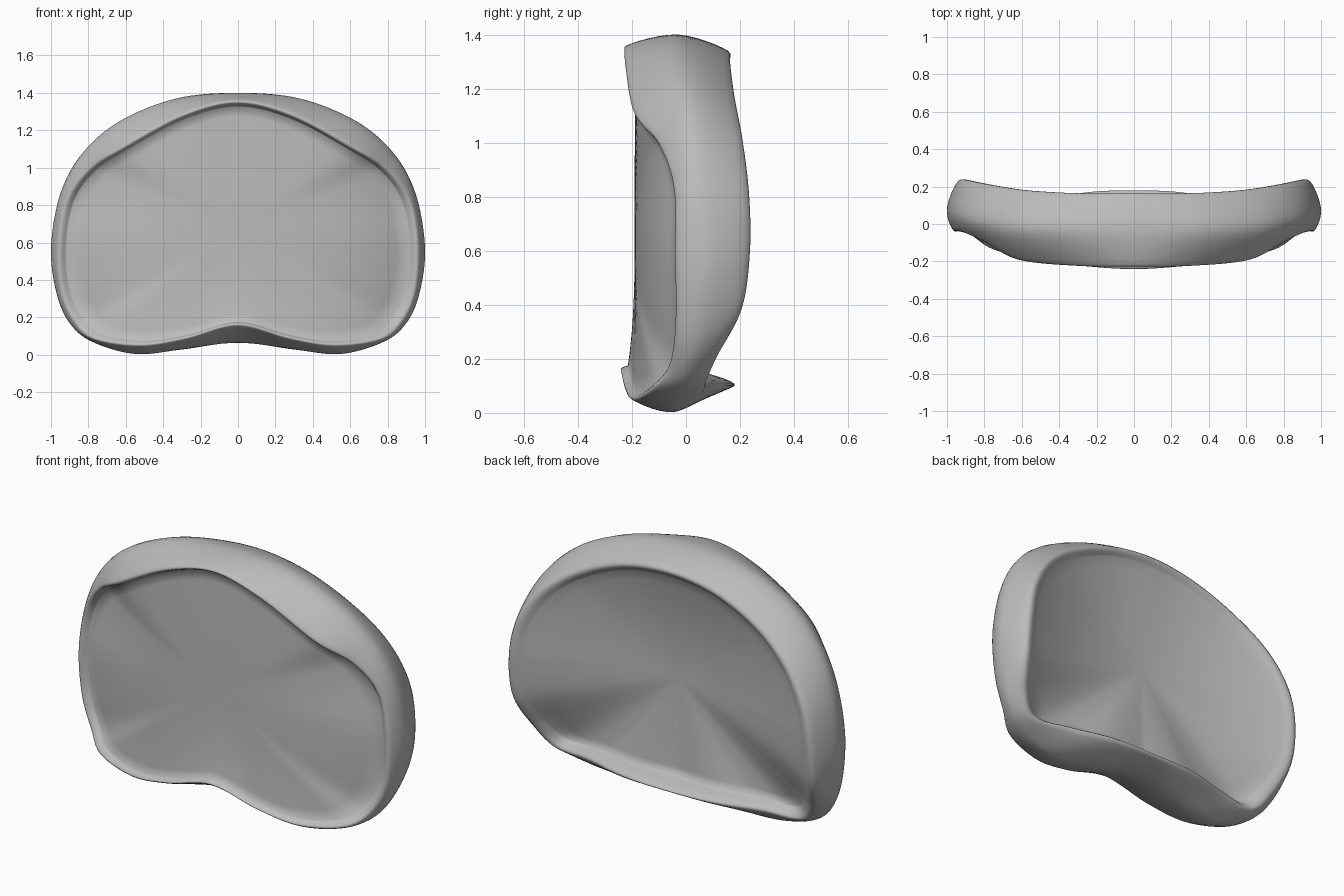
import bpy
from mathutils import Vector

cube = bpy.data.objects.get("Cube")
if cube:
    bpy.data.objects.remove(cube, do_unlink=True)

MIDDLE = 0.68      # height of the shell's centre
STEPS = 8          # points between two stations of a loop


def spline(p, q, r, s, t):
    """Point on a smooth curve between q and r."""
    return 0.5 * (2 * q + (r - p) * t + (2 * p - 5 * q + 4 * r - s) * t * t
                  + (3 * q - p - 3 * r + s) * t ** 3)


def mirrored_loop(half):
    """Mirror a half outline, top to bottom, and smooth it into a closed loop."""
    right = [Vector(p) for p in half]
    left = [Vector((-p.x, p.y, p.z)) for p in reversed(right[1:-1])]
    pts = right + left
    n = len(pts)
    return [spline(pts[i - 1], pts[i], pts[(i + 1) % n], pts[(i + 2) % n], k / STEPS)
            for i in range(n) for k in range(STEPS)]


def shrink(p, scale, y):
    """Pull a point towards the middle axis and set its depth."""
    return Vector((p.x * scale, y, MIDDLE + (p.z - MIDDLE) * scale))


def dish(edge, centre_y, power, count):
    """Rings running from the centre of a curved panel out to its edge."""
    return [[shrink(p, s, centre_y + (p.y - centre_y) * s ** power) for p in edge]
            for s in (k / count for k in range(1, count))]


# Front lip of the rim, with the overhanging brow and the lower lip
front_lip = mirrored_loop([
    (0, -.22, 1.36), (.3, -.217, 1.29), (.62, -.185, 1.12), (.8, -.095, 1),
    (.92, -.04, .83), (.965, -.035, .58), (.945, -.035, .33), (.87, -.06, .17),
    (.76, -.13, .08), (.52, -.19, .045), (.28, -.215, .08), (0, -.23, .15)])

# Widest line of the band
outline = mirrored_loop([
    (0, -.03, 1.4), (.33, -.03, 1.37), (.63, -.02, 1.25), (.83, .02, 1.08),
    (.95, .06, .86), (1, .08, .57), (.97, .06, .33), (.9, .02, .17),
    (.78, -.02, .07), (.55, -.04, .005), (.3, -.03, .028), (0, -.02, .065)])

# Back lip, flared at the sides and at the bottom
back_lip = mirrored_loop([
    (0, .155, 1.34), (.3, .155, 1.3), (.58, .17, 1.18), (.78, .2, 1.02),
    (.9, .225, .82), (.94, .23, .6), (.93, .2, .38), (.86, .11, .2),
    (.76, .07, .1), (.54, .1, .1), (.28, .165, .1), (0, .18, .1)])

# Edges of the front panel and of the hollow back
panel_edge = [shrink(p, .95, p.y + .015 + .03 * max(0, p.z - MIDDLE)) for p in front_lip]
hollow_edge = []
for p in back_lip:
    lip = max(0, 1 - p.z / .25) * max(0, 1 - abs(p.x))
    hollow_edge.append(shrink(p, .92, p.y - .015 - .16 * lip))

# Rounded band across the five guiding loops
guides = [panel_edge, front_lip, outline, back_lip, hollow_edge]
band = []
for i in range(len(guides) - 1):
    a, b, c, d = (guides[min(max(j, 0), len(guides) - 1)] for j in range(i - 1, i + 3))
    for k in range(6):
        band.append([spline(*pts, k / 6) for pts in zip(a, b, c, d)])
band.append(hollow_edge)

FRONT_Y, BACK_Y = -.19, .06
rings = dish(panel_edge, FRONT_Y, 3, 12) + band + dish(hollow_edge, BACK_Y, 2, 12)[::-1]

# Skin the rings into one closed shell
n = len(front_lip)
verts = [p for ring in rings for p in ring]
faces = [(r * n + i, r * n + (i + 1) % n, (r + 1) * n + (i + 1) % n, (r + 1) * n + i)
         for r in range(len(rings) - 1) for i in range(n)]
front, back = len(verts), len(verts) + 1
verts += [Vector((0, FRONT_Y, MIDDLE)), Vector((0, BACK_Y, MIDDLE))]
last = (len(rings) - 1) * n
for i in range(n):
    j = (i + 1) % n
    faces += [(front, j, i), (back, last + i, last + j)]

mesh = bpy.data.meshes.new("padded_shell")
mesh.from_pydata(verts, [], faces)
mesh.update()
shell = bpy.data.objects.new("padded_shell", mesh)
bpy.context.collection.objects.link(shell)

# Plain grey material
grey = bpy.data.materials.new("plain_grey")
grey.use_nodes = True
colour = (.5, .5, .5, 1)
grey.diffuse_color = colour
grey.node_tree.nodes["Principled BSDF"].inputs["Base Color"].default_value = colour
mesh.materials.append(grey)

# Consistent outward faces and smooth shading
bpy.ops.object.select_all(action='DESELECT')
shell.select_set(True)
bpy.context.view_layer.objects.active = shell
bpy.ops.object.mode_set(mode='EDIT')
bpy.ops.mesh.select_all(action='SELECT')
bpy.ops.mesh.normals_make_consistent(inside=False)
bpy.ops.object.mode_set(mode='OBJECT')
bpy.ops.object.shade_smooth()
